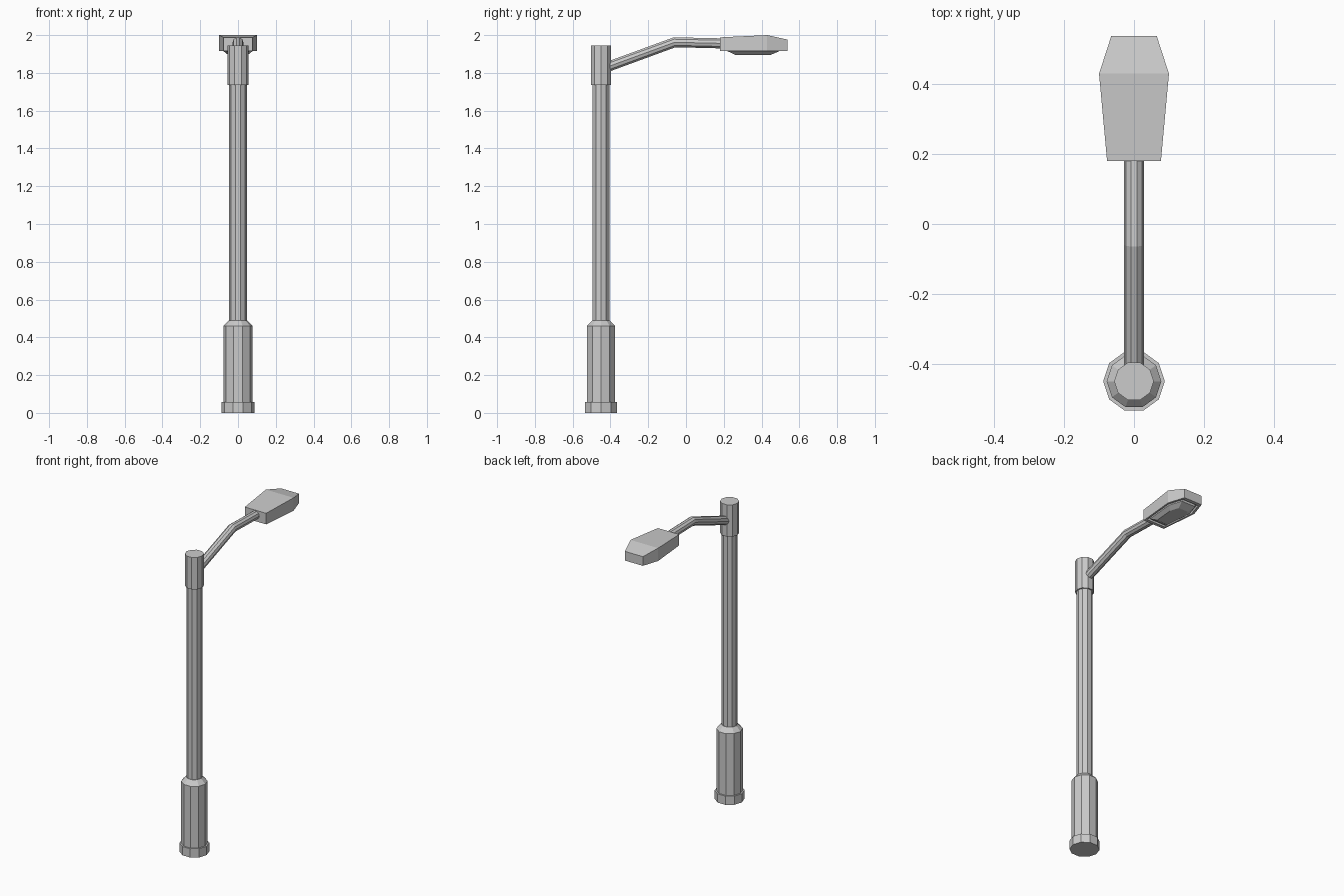
import bpy
import bmesh
import math
from mathutils import Vector

if "Cube" in bpy.data.objects:
    bpy.data.objects.remove(bpy.data.objects["Cube"])

SIDES = 10
POLE_Y = -0.45


def loft(name, rings):
    """Skin a list of equal-length vertex rings and cap both ends."""
    bm = bmesh.new()
    loops = [[bm.verts.new(p) for p in ring] for ring in rings]
    for a, b in zip(loops, loops[1:]):
        for i in range(len(a)):
            j = (i + 1) % len(a)
            bm.faces.new((a[i], a[j], b[j], b[i]))
    return bm, loops


def finish(name, bm):
    bmesh.ops.recalc_face_normals(bm, faces=bm.faces)
    mesh = bpy.data.meshes.new(name)
    bm.to_mesh(mesh)
    bm.free()
    obj = bpy.data.objects.new(name, mesh)
    bpy.context.collection.objects.link(obj)
    return obj


def lathe(name, profile):
    """Stack (radius, z) rings around the pole axis."""
    angles = [2 * math.pi * i / SIDES for i in range(SIDES)]
    rings = [[(r * math.cos(a), POLE_Y + r * math.sin(a), z) for a in angles]
             for r, z in profile]
    bm, loops = loft(name, rings)
    bm.faces.new(loops[0])
    bm.faces.new(loops[-1])
    return finish(name, bm)


# Ground flange, base housing, pole shaft and top sleeve
lathe("base_flange", [(0.088, 0.0), (0.088, 0.057)])
lathe("base_housing", [(0.078, 0.05), (0.078, 0.46), (0.049, 0.49)])
lathe("pole_shaft", [(0.047, 0.48), (0.047, 1.75)])
lathe("top_sleeve", [(0.0565, 1.737), (0.0565, 1.945)])

# Bent arm: rings across the path, mitred at the bend
path = [(-0.44, 1.823), (-0.06, 1.962), (0.20, 1.956)]
tilts = [math.atan2(b[1] - a[1], b[0] - a[0]) for a, b in zip(path, path[1:])]
tilts = [tilts[0], sum(tilts) / 2, tilts[1]]
arm_rings = []
for (y, z), t in zip(path, tilts):
    up = Vector((0, -math.sin(t), math.cos(t)))
    ring = []
    for i in range(SIDES):
        a = 2 * math.pi * i / SIDES
        ring.append(Vector((0.028 * math.cos(a), y, z)) + up * 0.028 * math.sin(a))
    arm_rings.append(ring)
bm, loops = loft("arm", arm_rings)
bm.faces.new(loops[0])
bm.faces.new(loops[-1])
finish("arm", bm)

# Lamp head outline (x, y, top z), counter-clockwise from the rear
outline = [(0.077, 0.18, 1.988), (0.10, 0.43, 2.0), (0.065, 0.538, 1.976),
           (-0.065, 0.538, 1.976), (-0.10, 0.43, 2.0), (-0.077, 0.18, 1.988)]
CENTRE_Y = 0.35


def scaled(s, z):
    return [(x * s, CENTRE_Y + (y - CENTRE_Y) * s, z) for x, y, _ in outline]


# Lamp head: creased top, straight sides, rim and recess underneath
bm, loops = loft("lamp_head", [outline, scaled(1, 1.916), scaled(0.88, 1.916),
                               scaled(0.86, 1.93)])
top = loops[0]
bm.faces.new((top[0], top[1], top[4], top[5]))
bm.faces.new((top[1], top[2], top[3], top[4]))
bm.faces.new(loops[-1])
finish("lamp_head", bm)

# Tapered lens set into the recess
bm, loops = loft("lens", [scaled(0.78, 1.93), scaled(0.78, 1.916), scaled(0.53, 1.896)])
bm.faces.new(loops[0])
bm.faces.new(loops[-1])
finish("lens", bm)
